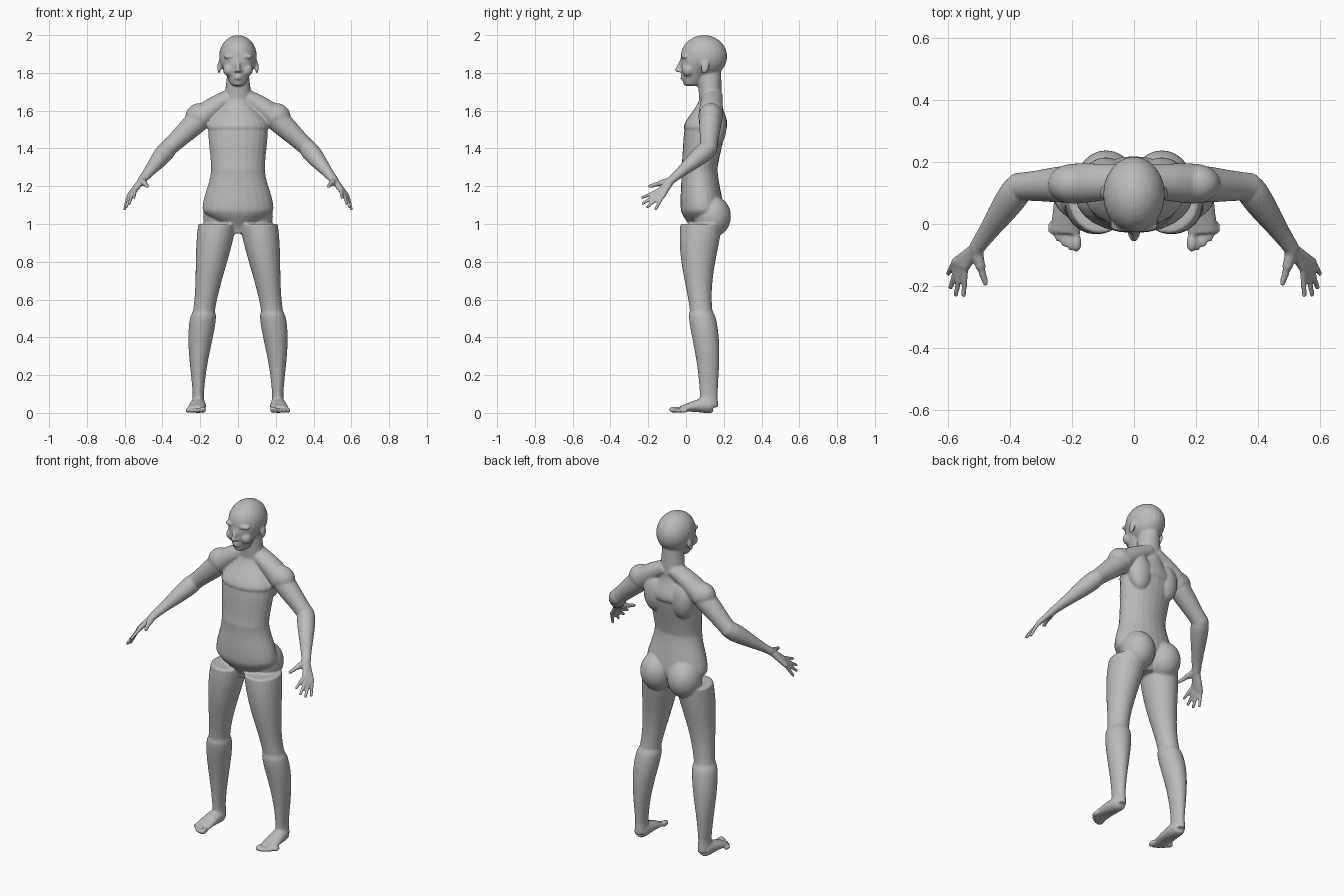
import bpy
import bmesh
from math import cos, sin, pi, sqrt
from mathutils import Vector, Matrix

cube = bpy.data.objects.get("Cube")
if cube:
    bpy.data.objects.remove(cube)

grey = bpy.data.materials.new("plain grey")
grey.use_nodes = True
tone = (0.5, 0.5, 0.5, 1)
grey.diffuse_color = tone
grey.node_tree.nodes["Principled BSDF"].inputs["Base Color"].default_value = tone

bm = bmesh.new()


def limb(start, end, start_size, end_size, bulge=0, bow=(0, 0, 0), steps=16, sides=24):
    """Closed tapering tube; bulge swells the upper half, bow bends the path."""
    start, end, bow = Vector(start), Vector(end), Vector(bow)
    start_size, end_size = Vector(start_size), Vector(end_size)
    along = (end - start).normalized()
    # Near-vertical limbs get level sections, all others square sections
    if abs(along.z) > 0.9:
        side, up = Vector((1, 0, 0)), Vector((0, 1, 0))
    else:
        side = along.cross(Vector((0, 0, 1))).normalized()
        up = side.cross(along)
    previous = None
    for step in range(steps + 1):
        t = step / steps
        ease = t * t * (3 - 2 * t)
        swell = bulge * sin(pi * sqrt(t))
        centre = start.lerp(end, t) + bow * sin(pi * t)
        wide, deep = start_size.lerp(end_size, ease) + Vector((swell, swell))
        angles = [2 * pi * k / sides for k in range(sides)]
        ring = [bm.verts.new(centre + side * wide * cos(a) + up * deep * sin(a))
                for a in angles]
        if previous:
            for k in range(sides):
                bm.faces.new((previous[k - 1], previous[k], ring[k], ring[k - 1]))
        else:
            bm.faces.new(ring[::-1])
        previous = ring
    bm.faces.new(previous)


def ball(centre, size, tilt=0):
    matrix = (Matrix.Translation(centre) @ Matrix.Rotation(tilt, 4, 'X')
              @ Matrix.Diagonal((*size, 1)))
    bmesh.ops.create_uvsphere(bm, u_segments=24, v_segments=16, radius=1, matrix=matrix)


def round_ball(centre, radius):
    ball(centre, (radius, radius, radius))


# Joints of one side
hip, knee, ankle = (.11, .08, 1), (.18, .08, .54), (.21, .12, .1)
heel, instep, forefoot = (.21, .12, .03), (.21, .14, .04), (.22, -.03, .02)
shoulder, elbow, wrist = (.2, .13, 1.56), (.37, .12, 1.4), (.51, -.08, 1.23)

# Leg and foot
thigh_size, knee_size, ankle_size = (.1, .11), (.058, .06), (.03, .047)
limb(hip, knee, thigh_size, knee_size, bow=(0, -.015, 0))
limb(knee, ankle, knee_size, ankle_size, bulge=.014, bow=(.01, .012, 0))
limb(ankle, heel, ankle_size, (.034, .05))
limb(instep, forefoot, (.032, .035), (.047, .017), bulge=.008, bow=(0, 0, .006))
round_ball(knee, .058)

# Toes, shrinking outward along a curve
for i in range(5):
    thick = .012 if i else .017
    ball((.186 + .02 * i, -.06 + .003 * i * i, thick),
         (thick, .031 - .002 * i, thick))

# Buttock, shoulder blade and shoulder
ball((.09, .14, 1.04), (.095, .098, .11))
ball((.09, .16, 1.52), (.07, .055, .11))
ball((.2, .13, 1.57), (.078, .064, .07))
limb((.02, .14, 1.68), shoulder, (.055, .045), (.065, .06), bow=(0, 0, .01))

# Arm
elbow_size, wrist_size = (.046, .046), (.026, .021)
limb(shoulder, elbow, (.06, .062), elbow_size)
limb(elbow, wrist, elbow_size, wrist_size, bulge=.005)
round_ball(elbow, .046)
round_ball(wrist, .022)


def finger(knuckle, tip, radius):
    """Bone of the palm, then the finger with a rounded end."""
    limb(wrist, knuckle, (.02, .018), (radius + .004, radius + .003))
    limb(knuckle, tip, (radius, radius), (radius * .8, radius * .8))
    round_ball(knuckle, radius)
    round_ball(tip, radius * .8)


# Four fingers fan out evenly, the middle two reach further
index_knuckle, little_knuckle = Vector((.545, -.14, 1.18)), Vector((.58, -.125, 1.145))
index_tip, little_tip = Vector((.55, -.23, 1.14)), Vector((.6, -.16, 1.08))
reach = Vector((.01, -.024, -.012))
for i in range(4):
    t = i / 3
    finger(index_knuckle.lerp(little_knuckle, t),
           index_tip.lerp(little_tip, t) + reach * sin(pi * t), .011)
# Thumb
finger((.495, -.14, 1.215), (.48, -.19, 1.2), .013)

# Ear, cheek, brow, eye, eyelid and nostril
ball((.1, .1, 1.83), (.009, .022, .034), tilt=-.2)
ball((.047, .012, 1.815), (.032, .034, .034))
ball((.037, -.004, 1.886), (.042, .022, .013))
ball((.036, .003, 1.857), (.019, .019, .013))
ball((.036, .001, 1.867), (.023, .021, .005))
ball((.011, -.034, 1.81), (.009, .013, .008))

# Mirror all paired parts to the other side
bmesh.ops.mirror(bm, geom=bm.verts[:] + bm.edges[:] + bm.faces[:],
                 matrix=Matrix.Identity(4), merge_dist=0, axis='X')

# Torso and neck
crotch, hips, waist = (0, .09, .95), (0, .085, 1.08), (0, .07, 1.29)
chest, collar, nape = (0, .1, 1.5), (0, .13, 1.66), (0, .12, 1.83)
hips_size, waist_size = (.188, .113), (.143, .096)
chest_size, collar_size = (.158, .108), (.07, .06)
limb(hips, crotch, hips_size, (.045, .055))
limb(hips, waist, hips_size, waist_size)
limb(waist, chest, waist_size, chest_size)
limb(chest, collar, chest_size, collar_size, bulge=.01)
limb(collar, nape, collar_size, (.056, .065))

# Skull and face
ball((0, .095, 1.887), (.1, .123, .113))
limb((0, .03, 1.73), (0, .07, 1.9), (.025, .03), (.09, .09), bulge=.02)

# Nose, lips and chin
limb((0, -.015, 1.88), (0, -.044, 1.815), (.01, .012), (.012, .016), sides=16)
round_ball((0, -.044, 1.815), .013)
for lip_height in (1.784, 1.77):
    ball((0, -.016, lip_height), (.022, .014, .007))
ball((0, .002, 1.745), (.022, .017, .014))

bmesh.ops.recalc_face_normals(bm, faces=bm.faces[:])
mesh = bpy.data.meshes.new("body")
bm.to_mesh(mesh)
bm.free()
mesh.materials.append(grey)
body = bpy.data.objects.new("body", mesh)
bpy.context.collection.objects.link(body)

# Fuse the parts into one smooth skin
fuse = body.modifiers.new("fuse", 'REMESH')
fuse.mode = 'VOXEL'
fuse.voxel_size = .006
fuse.use_smooth_shade = True
soften = body.modifiers.new("soften", 'SMOOTH')
soften.factor = .5
soften.iterations = 5
